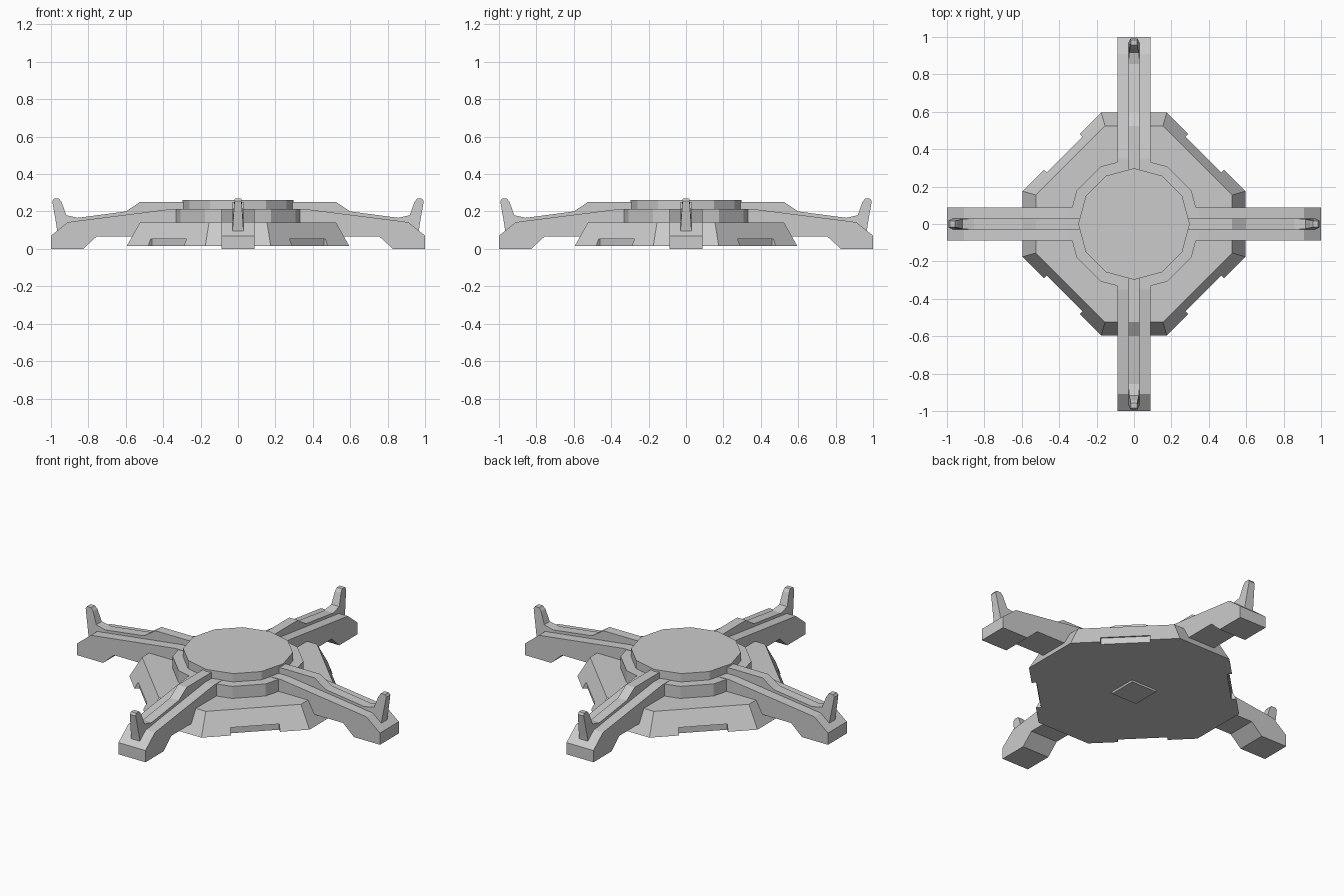
import bpy, bmesh, math
from mathutils import Matrix

if "Cube" in bpy.data.objects:
    bpy.data.objects.remove(bpy.data.objects["Cube"])


def add_object(name, bm):
    bmesh.ops.recalc_face_normals(bm, faces=bm.faces)
    mesh = bpy.data.meshes.new(name)
    bm.to_mesh(mesh)
    bm.free()
    ob = bpy.data.objects.new(name, mesh)
    bpy.context.collection.objects.link(ob)
    return ob


def loft(name, rings):
    """Closed solid from rings of equal length, capped at both ends."""
    bm = bmesh.new()
    rows = [[bm.verts.new(p) for p in ring] for ring in rings]
    n = len(rows[0])
    for a, b in zip(rows, rows[1:]):
        for i in range(n):
            j = (i + 1) % n
            bm.faces.new((a[i], a[j], b[j], b[i]))
    bm.faces.new(rows[0])
    bm.faces.new(rows[-1])
    return add_object(name, bm)


def side_profile(name, points, turn):
    """Extrude (x, z, half_width) points across y, then turn about z."""
    ob = loft(name, [[(x, s * w, z) for x, z, w in points] for s in (-1, 1)])
    ob.data.transform(Matrix.Rotation(turn, 4, 'Z'))
    return ob


def octagon(a, b, z):
    return [(a, -b, z), (a, b, z), (b, a, z), (-b, a, z),
            (-a, b, z), (-a, -b, z), (-b, -a, z), (b, -a, z)]


def disc(name, radius, z0, z1, sides=12):
    ring = [(radius * math.cos(math.tau * i / sides),
             radius * math.sin(math.tau * i / sides)) for i in range(sides)]
    return loft(name, [[(x, y, z) for x, y in ring] for z in (z0, z1)])


def box(name, x0, x1, half_y, z0, z1, turn=0):
    w = half_y
    return side_profile(name, [(x0, z0, w), (x1, z0, w), (x1, z1, w), (x0, z1, w)], turn)


# Sloped octagonal base with a notch at the foot of each diagonal side
base = loft("base", [octagon(0.595, 0.175, 0.015), octagon(0.525, 0.155, 0.14)])
for k in range(4):
    cutter = box("notch_cutter", 0.517, 0.7, 0.135, -0.1, 0.053,
                 math.radians(45 + 90 * k))
    cutter.hide_render = True
    cutter.hide_set(True)
    mod = base.modifiers.new("notch", 'BOOLEAN')
    mod.object = cutter
    mod.operation = 'DIFFERENCE'
    mod.solver = 'EXACT'

# Pad under the base and stacked turntable discs
box("centre_pad", -0.085, 0.085, 0.085, 0.003, 0.05)
disc("lower_disc", 0.355, 0.13, 0.212)
disc("upper_disc", 0.298, 0.2, 0.262)

# Four legs, each with a raised spine and an upright fin
leg = [(0.1, 0.065), (0.757, 0.065), (0.828, 0.0), (1.0, 0.0),
       (1.0, 0.07), (0.91, 0.143), (0.35, 0.214), (0.1, 0.214)]
spine = [(0.2, 0.15), (0.88, 0.12), (0.88, 0.163), (0.6, 0.2),
         (0.525, 0.25), (0.2, 0.25)]
fin = [(0.855, 0.12, 0.031), (0.965, 0.08, 0.029), (0.97, 0.12, 0.028),
       (0.993, 0.255, 0.019), (0.985, 0.268, 0.017), (0.957, 0.268, 0.017),
       (0.943, 0.25, 0.02), (0.918, 0.18, 0.026), (0.855, 0.166, 0.03)]
for k, side in enumerate(("right", "back", "left", "front")):
    turn = math.radians(90 * k)
    side_profile(side + "_leg", [(x, z, 0.089) for x, z in leg], turn)
    side_profile(side + "_spine", [(x, z, 0.029) for x, z in spine], turn)
    side_profile(side + "_fin", fin, turn)
